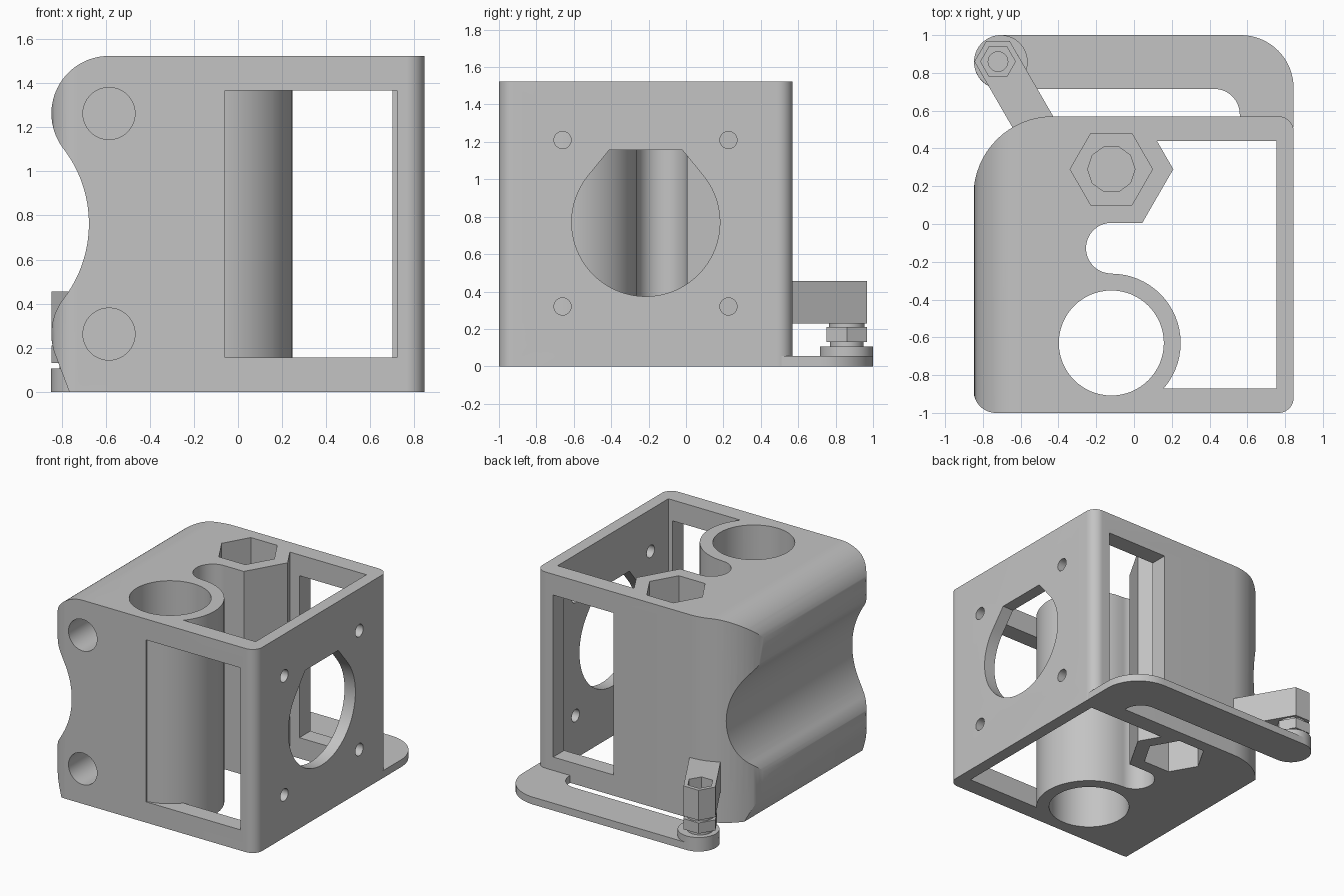
import bpy, bmesh
from math import sin, cos, radians, atan2, degrees, tan, acos
from mathutils import Vector

cube = bpy.data.objects.get("Cube")
if cube:
    bpy.data.objects.remove(cube, do_unlink=True)

grey = bpy.data.materials.new("plain grey plastic")
grey.use_nodes = True
COLOUR = (0.55, 0.55, 0.55, 1)
grey.diffuse_color = COLOUR
for node in grey.node_tree.nodes:
    if node.type == 'BSDF_PRINCIPLED':
        node.inputs["Base Color"].default_value = COLOUR


def arc(cx, cy, r, a0, a1, n=32):
    """Points along an arc, angles in degrees."""
    return [(cx + r * cos(radians(a0 + (a1 - a0) * i / n)),
             cy + r * sin(radians(a0 + (a1 - a0) * i / n))) for i in range(n + 1)]


def ring(cx, cy, r, n=64):
    return arc(cx, cy, r, 0, 360, n)[:-1]


def rect(x0, x1, y0, y1):
    return [(x0, y0), (x1, y0), (x1, y1), (x0, y1)]


def rounded(corners, n=16):
    """Outline with a fillet on each (x, y, radius) corner."""
    out = []
    for i, (x, y, r) in enumerate(corners):
        p = Vector((x, y))
        if r == 0:
            out.append((x, y))
            continue
        u = (Vector(corners[i - 1][:2]) - p).normalized()
        v = (Vector(corners[(i + 1) % len(corners)][:2]) - p).normalized()
        half = acos(u.dot(v)) / 2
        c = p + (u + v).normalized() * (r / sin(half))
        a, b = p + u * (r / tan(half)) - c, p + v * (r / tan(half)) - c
        a0 = degrees(atan2(a.y, a.x))
        turn = (degrees(atan2(b.y, b.x)) - a0 + 180) % 360 - 180
        out += arc(c.x, c.y, r, a0, a0 + turn, n)
    return out


def prism(name, outline, lo, hi, axis='z'):
    """Extrude a flat outline along an axis."""
    place = {'z': lambda a, b, t: (a, b, t),
             'y': lambda a, b, t: (a, t, b),
             'x': lambda a, b, t: (t, a, b)}[axis]
    bm = bmesh.new()
    low = [bm.verts.new(place(a, b, lo)) for a, b in outline]
    high = [bm.verts.new(place(a, b, hi)) for a, b in outline]
    bm.faces.new(low)
    bm.faces.new(high)
    for i in range(len(low)):
        bm.faces.new((low[i - 1], low[i], high[i], high[i - 1]))
    bmesh.ops.recalc_face_normals(bm, faces=bm.faces)
    mesh = bpy.data.meshes.new(name)
    bm.to_mesh(mesh)
    bm.free()
    mesh.materials.append(grey)
    obj = bpy.data.objects.new(name, mesh)
    bpy.context.collection.objects.link(obj)
    return obj


def combine(target, tool, operation='DIFFERENCE'):
    """Apply one boolean and discard the tool."""
    mod = target.modifiers.new("cut", 'BOOLEAN')
    mod.operation, mod.object, mod.solver = operation, tool, 'EXACT'
    bpy.context.view_layer.objects.active = target
    bpy.ops.object.modifier_apply(modifier=mod.name)
    bpy.data.objects.remove(tool, do_unlink=True)


H = 1.523
TUBE = (-0.12, -0.63)
NUT = (-0.12, 0.29)
ROD_X, ROD_Z = -0.585, (0.262, 1.262)
PIN = (-0.72, 0.86)

# Housing: rounded plan crossed with the scalloped side profile
body = prism("housing", rounded([(-0.85, -1, 0.12), (0.845, -1, 0.08),
                                 (0.845, 0.57, 0.08), (-0.85, 0.57, 0.42)]), -0.2, 1.8)
profile = [(1.2, 0), (1.2, H)]
profile += arc(ROD_X, ROD_Z[1], 0.261, 90, 217.5)
profile += arc(ROD_X - 0.65, 0.762, 0.559, 37.5, -37.5)[1:-1]
profile += arc(ROD_X, ROD_Z[0], 0.261, 142.5, 202) + [(-0.765, 0)]
combine(body, prism("profile", profile, -1.3, 0.9, 'y'), 'INTERSECT')

# Open bay with front and back windows, leaving the tube and hex boss standing
bay = prism("bay", rect(-0.12, 0.755, -0.87, 0.44), -0.1, 1.7)
combine(bay, prism("front_window", rect(-0.06, 0.72, 0.155, 1.367), -1.1, -0.5, 'y'), 'UNION')
combine(bay, prism("back_window", rect(0.2, 0.7, 0.155, 1.367), 0.3, 0.7, 'y'), 'UNION')
combine(bay, prism("tube", ring(*TUBE, 0.367), -0.3, 1.9))
combine(bay, prism("boss", ring(*NUT, 0.328, 6), -0.3, 1.9))
combine(body, bay)

# Vertical holes: slot, tube bore, nut pockets and screw hole
combine(body, prism("slot", ring(-0.12, -0.128, 0.134), -0.1, 1.7))
combine(body, prism("bore", ring(*TUBE, 0.278), -0.1, 1.7))
combine(body, prism("top_pocket", ring(*NUT, 0.218, 6), 1.1, 1.7))
combine(body, prism("bottom_pocket", ring(*NUT, 0.218, 6), -0.1, 0.3))
combine(body, prism("screw_hole", ring(*NUT, 0.125, 10), 0.5, 1.2))

# Blind rod holes in the front
for z in ROD_Z:
    combine(body, prism("rod_hole", ring(ROD_X, z, 0.118), -1.2, 0.2, 'y'))

# Motor opening with flattened top, and its four screw holes
opening = arc(-0.215, 0.77, 0.396, 140, 400, 64) + [(-0.02, 1.157), (-0.41, 1.157)]
combine(body, prism("motor_opening", opening, 0.65, 1, 'x'))
for y in (-0.66, 0.227):
    for z in (0.32, 1.21):
        combine(body, prism("motor_screw_hole", ring(y, z, 0.046, 32), 0.65, 1, 'x'))

# Flexible foot arm behind the housing
foot = prism("foot_arm", rounded([(0.845, 0.51, 0), (0.845, 1, 0.28), (-0.847, 1, 0.142),
                                  (-0.847, 0.715, 0.142), (0.56, 0.715, 0.135),
                                  (0.56, 0.51, 0)]), 0, 0.055)
pad = prism("foot_pad", ring(-0.705, 0.858, 0.142), 0.054, 0.105)

# Bracket arm ending in a hexagonal pin holder
hexagon = ring(*PIN, 0.125, 6)
along = Vector((0.5, -0.866)) * 0.45
side = Vector((0.866, 0.5)) * 0.108
end = Vector(PIN) + along
bracket = prism("bracket_arm", hexagon[1:4] + [tuple(end - side), tuple(end + side)], 0.23, 0.455)
combine(bracket, prism("pocket", ring(*PIN, 0.092, 6), 0.36, 0.6))

# Nut stack between pad and bracket
nut = prism("nut", hexagon, 0.13, 0.21)
lower = prism("lower_washer", ring(*PIN, 0.09, 32), 0.105, 0.13)
upper = prism("upper_washer", ring(*PIN, 0.095, 32), 0.21, 0.23)
for part in (bracket, nut, lower, upper):
    combine(part, prism("pin_hole", ring(*PIN, 0.052, 32), 0.08, 0.6))

# Smooth shading with sharp edges kept
bpy.ops.object.select_all(action='DESELECT')
for part in (body, foot, pad, bracket, nut, lower, upper):
    part.select_set(True)
bpy.context.view_layer.objects.active = body
bpy.ops.object.shade_smooth_by_angle(angle=radians(30))
